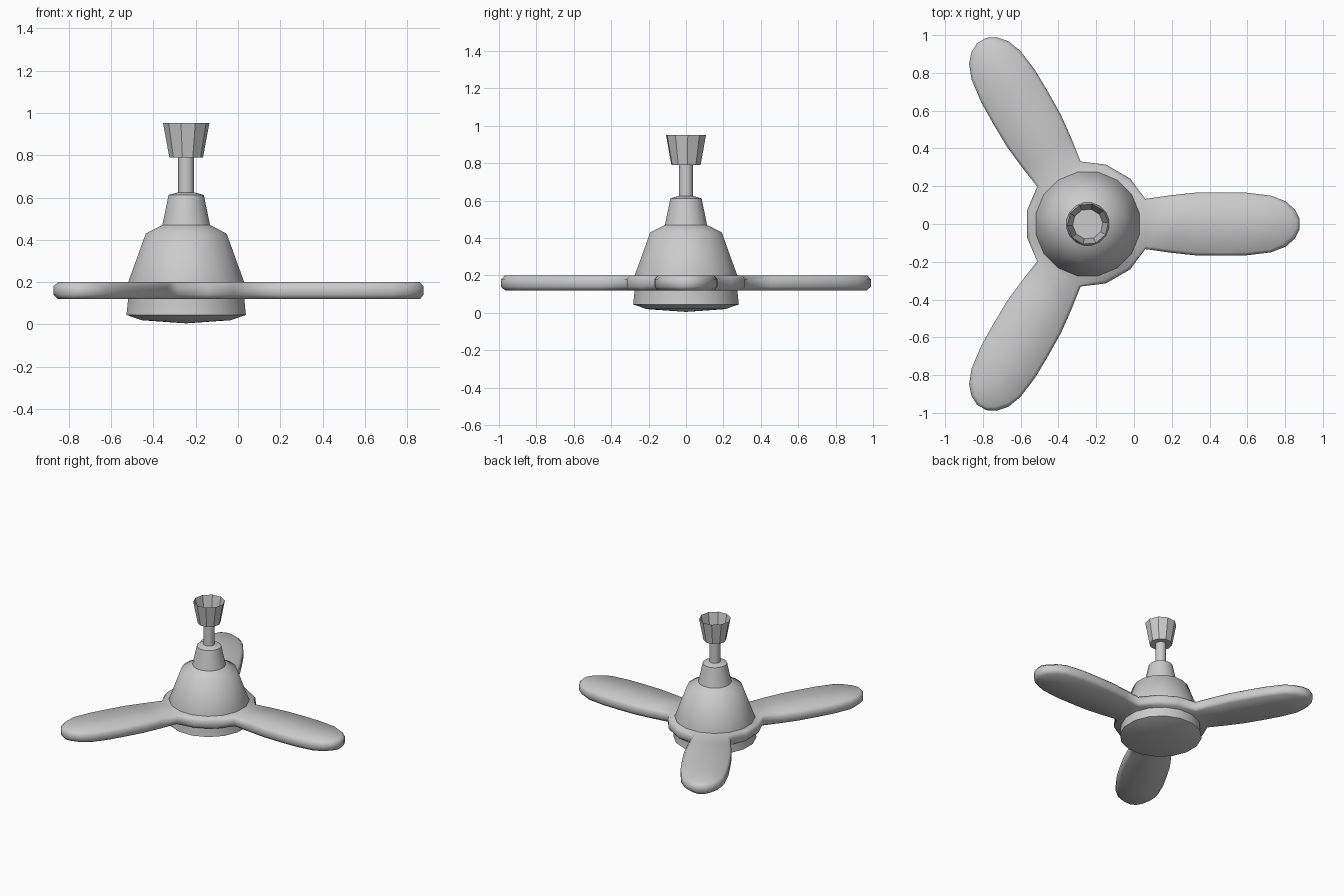
import bpy
import bmesh
from math import sin, cos, pi, radians
from mathutils import Matrix, Vector

cube = bpy.data.objects.get("Cube")
if cube:
    bpy.data.objects.remove(cube)

AXIS_X = -0.245   # the fan's spindle

grey = bpy.data.materials.new("light_grey")
grey.use_nodes = True
colour = (0.6, 0.6, 0.6, 1)
grey.diffuse_color = colour
grey.node_tree.nodes["Principled BSDF"].inputs["Base Color"].default_value = colour


def finish(name, bm, angle):
    """Turn a bmesh into an object, smooth below the given edge angle."""
    bmesh.ops.recalc_face_normals(bm, faces=bm.faces)
    mesh = bpy.data.meshes.new(name)
    bm.to_mesh(mesh)
    bm.free()
    mesh.materials.append(grey)
    obj = bpy.data.objects.new(name, mesh)
    obj.location.x = AXIS_X
    bpy.context.collection.objects.link(obj)
    bpy.ops.object.select_all(action='DESELECT')
    obj.select_set(True)
    bpy.context.view_layer.objects.active = obj
    if angle:
        bpy.ops.object.shade_smooth_by_angle(angle=radians(angle))
    return obj


def lathe(name, profile, sides, turn=0, angle=45):
    """Spin a (radius, height) profile; zero radius closes an end."""
    bm = bmesh.new()
    rings = []
    for r, z in profile:
        count = sides if r else 1
        rings.append([bm.verts.new((r * cos(radians(turn) + 2 * pi * i / sides),
                                    r * sin(radians(turn) + 2 * pi * i / sides), z))
                      for i in range(count)])
    for a, b in zip(rings, rings[1:]):
        for i in range(sides):
            j = (i + 1) % sides
            corners = [a[i % len(a)], a[j % len(a)], b[j % len(b)], b[i % len(b)]]
            bm.faces.new(list(dict.fromkeys(corners)))
    return finish(name, bm, angle)


# Motor housing with its stepped neck
lathe("motor_housing", [(0, 0.005), (0.215, 0.02), (0.288, 0.045), (0.28, 0.12),
                        (0.28, 0.2), (0.25, 0.28), (0.195, 0.43), (0.115, 0.47),
                        (0.085, 0.612), (0.038, 0.625)], 16, 11.25)
# Down rod and open ceiling cup
lathe("down_rod", [(0.038, 0.6), (0.038, 0.79)], 16)
lathe("ceiling_cup", [(0, 0.79), (0.08, 0.79), (0.11, 0.952)], 10, 257, 30)

# Half-widths along one blade, from root to tip
BLADE = [(0.305, 0.135), (0.44, 0.154), (0.57, 0.168), (0.71, 0.17), (0.84, 0.168),
         (0.97, 0.152), (1.05, 0.122), (1.1, 0.078), (1.124, 0.03)]
# One hub edge point on each side of a blade gap
HUB_R, HUB_ANGLES = 0.331, (47, 73)


def rotor_level(bm, z, inset):
    """Points of the three-bladed outline at one height, in order."""
    outline = []
    for k in range(3):
        turn = Matrix.Rotation(k * 2 * pi / 3, 3, 'Z')
        side = [(x if x < 1 else x - inset, max(w - inset, 0.02)) for x, w in BLADE]
        points = [(x, -w) for x, w in side] + [(x, w) for x, w in reversed(side)]
        points += [((HUB_R - inset) * cos(radians(a)), (HUB_R - inset) * sin(radians(a)))
                   for a in HUB_ANGLES]
        outline += [bm.verts.new(turn @ Vector((x, y, z))) for x, y in points]
    return outline


# Rotor: three blades and the hub plate in one piece with rounded edges
bm = bmesh.new()
levels = [rotor_level(bm, z, inset)
          for z, inset in ((0.12, 0.018), (0.14, 0.002), (0.18, 0.002), (0.2, 0.018))]
total = len(levels[0])
for low, high in zip(levels, levels[1:]):
    for i in range(total):
        j = (i + 1) % total
        bm.faces.new((low[i], low[j], high[j], high[i]))
n = len(BLADE)
for cap in (levels[0], levels[-1]):
    hub = []
    for k in range(3):
        part = cap[k * total // 3:(k + 1) * total // 3]
        for i in range(n - 1):
            bm.faces.new((part[i], part[i + 1], part[2 * n - 2 - i], part[2 * n - 1 - i]))
        hub += [part[0]] + part[2 * n - 1:]
    bm.faces.new(hub)
finish("rotor_blades", bm, 80)
